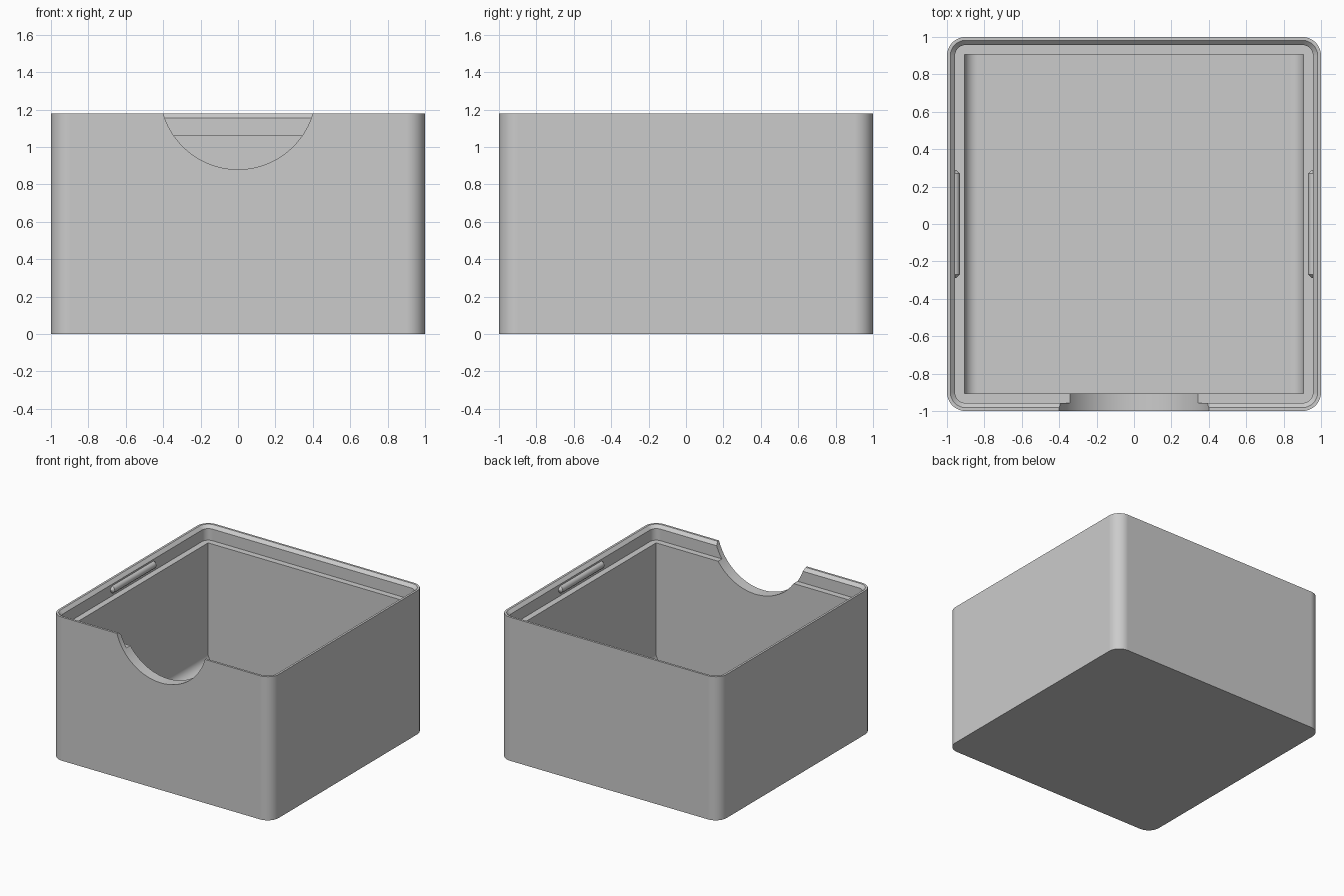
import bpy
import bmesh
from math import sin, cos, pi, radians
from mathutils import Vector

cube = bpy.data.objects.get("Cube")
if cube:
    bpy.data.objects.remove(cube, do_unlink=True)

HEIGHT = 1.18
LEDGE = 1.06       # step that carries a lid
FLOOR = 0.08
CAVITY = 0.907     # half width of the inner space
RECESS = 0.957     # half width above the ledge

grey = bpy.data.materials.new("light_grey")
grey.use_nodes = True
colour = (0.6, 0.6, 0.6, 1)
grey.diffuse_color = colour
grey.node_tree.nodes["Principled BSDF"].inputs["Base Color"].default_value = colour


def arc(cx, cy, r, start, end, steps):
    """Points on a circular arc, angles in degrees."""
    angles = [radians(start + (end - start) * i / steps) for i in range(steps + 1)]
    return [(cx + r * cos(a), cy + r * sin(a)) for a in angles]


def rounded_square(half, r, steps=12):
    c = half - r
    centres = [(c, c), (-c, c), (-c, -c), (c, -c)]
    return [p for i, (x, y) in enumerate(centres)
            for p in arc(x, y, r, 90 * i, 90 * i + 90, steps)]


def loft(name, rings):
    """Closed solid through rings of equal point count."""
    bm = bmesh.new()
    loops = [[bm.verts.new(p) for p in ring] for ring in rings]
    for low, high in zip(loops, loops[1:]):
        for i in range(len(low)):
            j = (i + 1) % len(low)
            bm.faces.new((low[i], low[j], high[j], high[i]))
    bm.faces.new(loops[0][::-1])
    bm.faces.new(loops[-1])
    bmesh.ops.recalc_face_normals(bm, faces=bm.faces)
    mesh = bpy.data.meshes.new(name)
    bm.to_mesh(mesh)
    bm.free()
    mesh.materials.append(grey)
    obj = bpy.data.objects.new(name, mesh)
    bpy.context.collection.objects.link(obj)
    return obj


def activate(obj):
    bpy.ops.object.select_all(action="DESELECT")
    obj.select_set(True)
    bpy.context.view_layer.objects.active = obj


def cut(obj, cutter):
    cutter.hide_render = True
    mod = obj.modifiers.new("cut", "BOOLEAN")
    mod.operation = "DIFFERENCE"
    mod.solver = "EXACT"
    mod.object = cutter
    activate(obj)
    bpy.ops.object.modifier_apply(modifier=mod.name)
    bpy.data.objects.remove(cutter, do_unlink=True)


def smooth(obj):
    activate(obj)
    bpy.ops.object.shade_smooth_by_angle(angle=radians(30))
    mod = obj.modifiers.new("even_shading", "WEIGHTED_NORMAL")
    mod.keep_sharp = True


def at_height(points, z):
    return [Vector((x, y, z)) for x, y in points]


def at_depth(points, y):
    return [Vector((x, y, z)) for x, z in points]


# Outer shell with rounded upright corners
outline = rounded_square(1, 0.1)
box = loft("box", [at_height(outline, 0), at_height(outline, HEIGHT)])

# Lid recess with a chamfered mouth
recess_rings = [(RECESS, LEDGE), (RECESS, 1.155), (RECESS + 0.05, 1.205)]
cut(box, loft("recess_cutter",
              [at_height(rounded_square(h, h - 0.9), z) for h, z in recess_rings]))

# Inner space, its floor rounded into the left and right walls
r = 0.07
section = (arc(-CAVITY + r, FLOOR + r, r, 180, 270, 10)
           + arc(CAVITY - r, FLOOR + r, r, 270, 360, 10)
           + [(CAVITY, 1.1), (-CAVITY, 1.1)])
cut(box, loft("cavity_cutter", [at_depth(section, -CAVITY), at_depth(section, CAVITY)]))

# Round finger notch in the front wall
notch = arc(0, 1.297, 0.417, 0, 360, 96)[:-1]
cut(box, loft("notch_cutter", [at_depth(notch, -1.2), at_depth(notch, -0.7)]))
smooth(box)

# Snap ridges with tapered ends on the side walls
for name, side in (("left_snap_ridge", 1), ("right_snap_ridge", -1)):
    rings = [at_depth(arc(side * 0.961, 1.112, radius, 0, 360, 24)[:-1], y)
             for y, radius in ((-0.29, 0.01), (-0.27, 0.03), (0.27, 0.03), (0.29, 0.01))]
    smooth(loft(name, rings))
